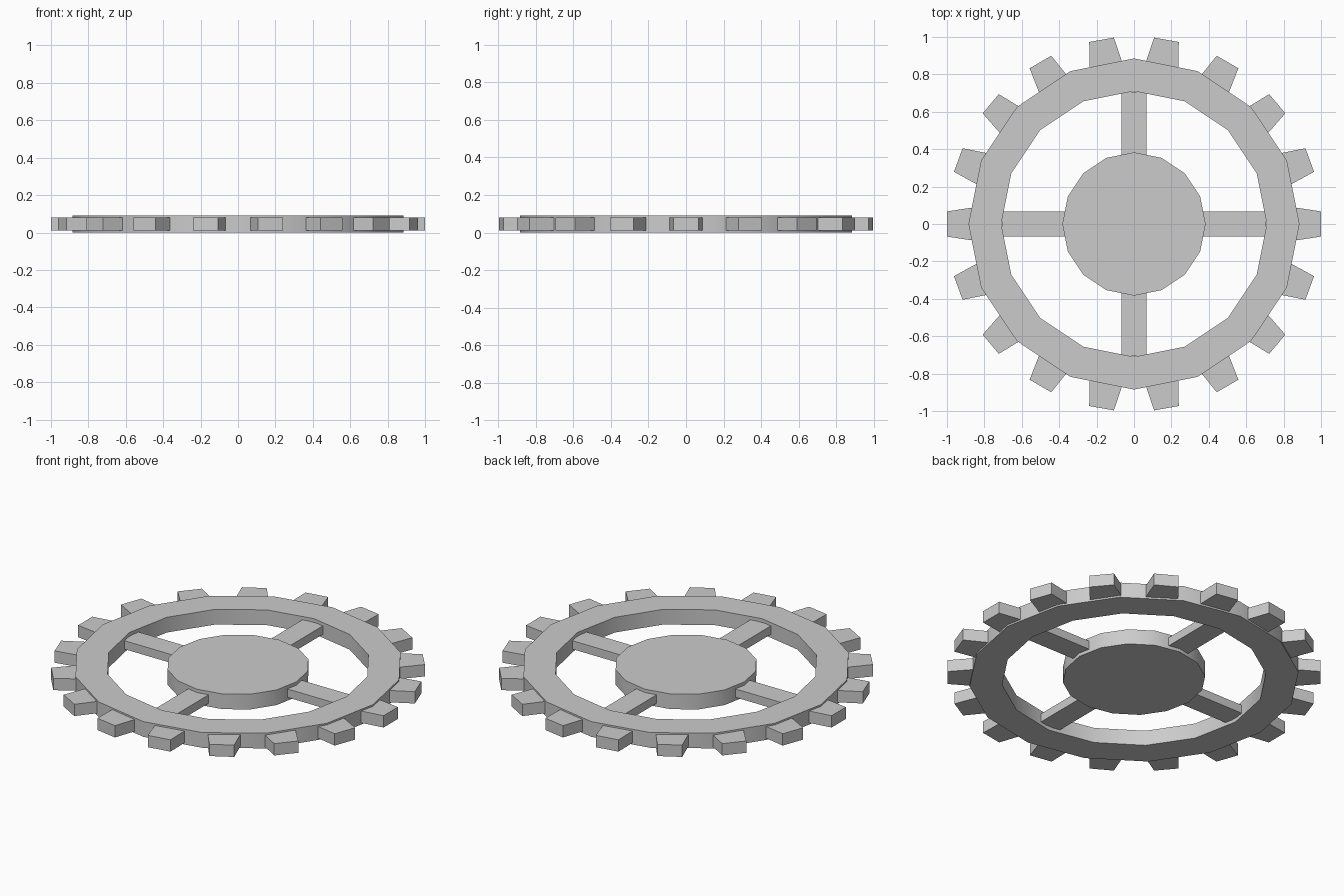
import bpy, bmesh
from math import cos, sin, pi
from mathutils import Matrix

if "Cube" in bpy.data.objects:
    bpy.data.objects.remove(bpy.data.objects["Cube"])

SIDES = 16
TEETH = 18


def circle(radius):
    return [(radius * cos(2 * pi * i / SIDES), radius * sin(2 * pi * i / SIDES))
            for i in range(SIDES)]


def prism(bm, outline, z0, z1, angle=0.0):
    """Extrude a flat counter-clockwise outline from z0 to z1, turned about z."""
    verts = [bm.verts.new((x, y, z0)) for x, y in outline]
    face = bm.faces.new(verts)
    top = bmesh.ops.extrude_face_region(bm, geom=[face], use_keep_orig=True)["geom"]
    top = [v for v in top if isinstance(v, bmesh.types.BMVert)]
    for v in top:
        v.co.z = z1
    bmesh.ops.rotate(bm, verts=verts + top, matrix=Matrix.Rotation(angle, 3, 'Z'))


def finish(name, bm, smooth=False):
    bmesh.ops.recalc_face_normals(bm, faces=bm.faces[:])
    mesh = bpy.data.meshes.new(name)
    bm.to_mesh(mesh)
    bm.free()
    obj = bpy.data.objects.new(name, mesh)
    bpy.context.collection.objects.link(obj)
    if smooth:
        bpy.ops.object.select_all(action='DESELECT')
        obj.select_set(True)
        bpy.context.view_layer.objects.active = obj
        bpy.ops.object.shade_smooth_by_angle()
    return obj


# Rim: rectangular section swept round the axis
bm = bmesh.new()
section = [(0.71, 0.0), (0.885, 0.0), (0.885, 0.09), (0.71, 0.09)]
loops = [[bm.verts.new((x, y, z)) for x, y in circle(r)] for r, z in section]
for a, b in zip(loops, loops[1:] + loops[:1]):
    for i in range(SIDES):
        j = (i + 1) % SIDES
        bm.faces.new((a[i], a[j], b[j], b[i]))
finish("rim", bm, smooth=True)

# Hub disc
bm = bmesh.new()
prism(bm, circle(0.383), 0.0, 0.09)
finish("hub", bm, smooth=True)

# Four spokes, thinner than the rim
bm = bmesh.new()
spoke = [(0.35, -0.067), (0.705, -0.067), (0.705, 0.067), (0.35, 0.067)]
for i in range(4):
    prism(bm, spoke, 0.02, 0.07, i * pi / 2)
finish("spokes", bm)

# Tapered teeth around the rim
bm = bmesh.new()
tooth = [(0.83, -0.093), (1.0, -0.067), (1.0, 0.067), (0.83, 0.093)]
for i in range(TEETH):
    prism(bm, tooth, 0.01, 0.08, i * 2 * pi / TEETH)
finish("teeth", bm)
